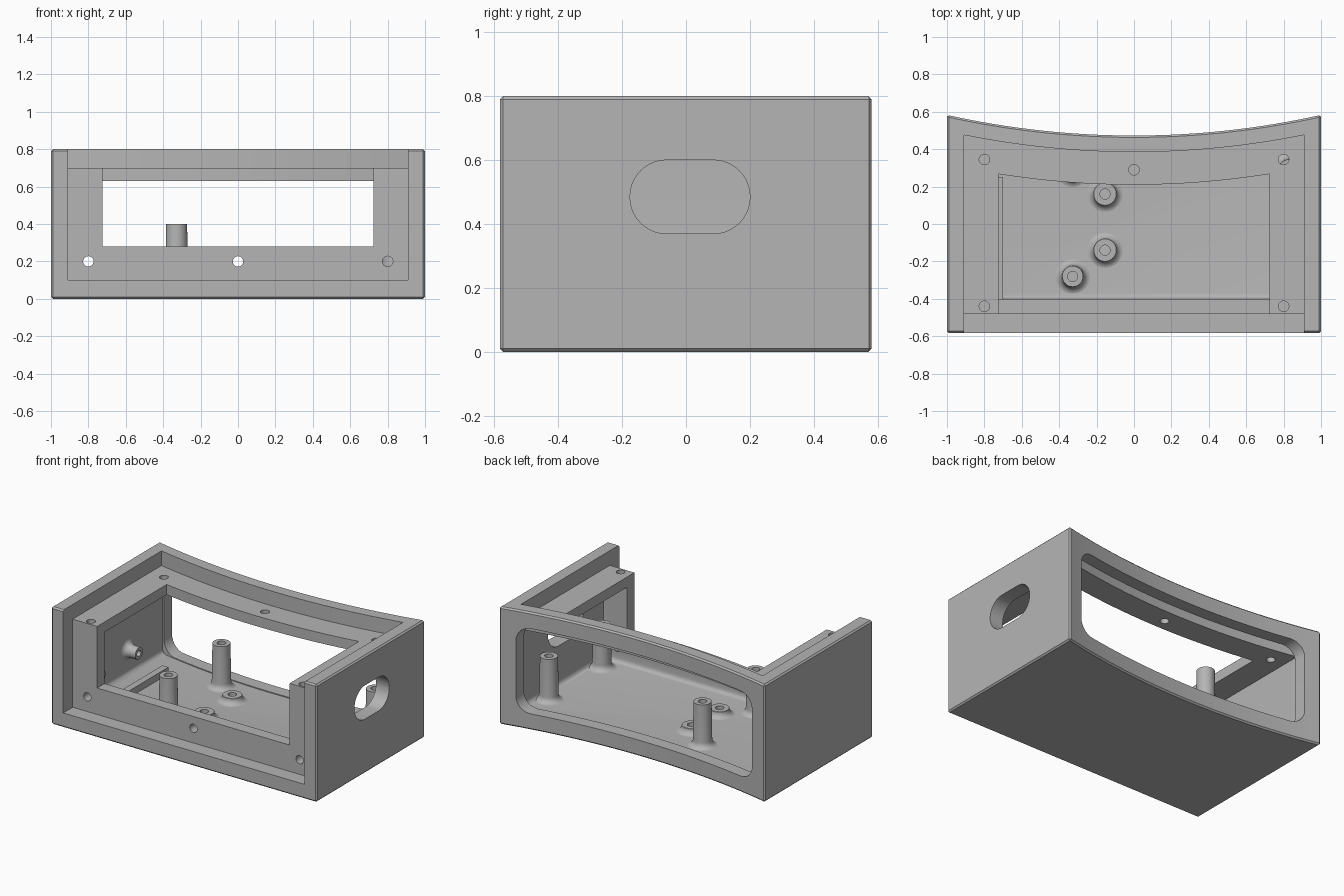
import bpy, bmesh, math
from mathutils import Matrix, Vector

if "Cube" in bpy.data.objects:
    bpy.data.objects.remove(bpy.data.objects["Cube"])

R = 4.6          # radius of the concave back
MID = 0.473      # y of the back surface at x = 0

grey = bpy.data.materials.new("plain grey")
grey.diffuse_color = (0.46, 0.46, 0.46, 1)
grey.use_nodes = True
grey.node_tree.nodes["Principled BSDF"].inputs["Base Color"].default_value = grey.diffuse_color


def sag(x):
    return R - math.sqrt(R * R - x * x)


def finish(name, bm):
    bmesh.ops.recalc_face_normals(bm, faces=bm.faces)
    me = bpy.data.meshes.new(name)
    bm.to_mesh(me)
    bm.free()
    ob = bpy.data.objects.new(name, me)
    bpy.context.collection.objects.link(ob)
    me.materials.append(grey)
    return ob


def extrude(name, pts, vec):
    """Closed outline swept along a vector."""
    bm = bmesh.new()
    face = bm.faces.new([bm.verts.new(p) for p in pts])
    new = bmesh.ops.extrude_face_region(bm, geom=[face])["geom"]
    bmesh.ops.translate(bm, vec=vec, verts=[v for v in new if isinstance(v, bmesh.types.BMVert)])
    return finish(name, bm)


def curved_block(name, hx, y0, mid, z0, z1, n=32):
    """Block with straight front and concave back."""
    pts = [(-hx, y0, z0), (hx, y0, z0)]
    for i in range(n + 1):
        x = hx - 2 * hx * i / n
        pts.append((x, mid + sag(x), z0))
    return extrude(name, pts, Vector((0, 0, z1 - z0)))


def rounded(a0, a1, b0, b1, r, n=10):
    """Rounded rectangle outline in two coordinates."""
    out = []
    for k, (ca, cb) in enumerate([(a1 - r, b1 - r), (a0 + r, b1 - r), (a0 + r, b0 + r), (a1 - r, b0 + r)]):
        for i in range(n + 1):
            t = math.pi / 2 * (k + i / n)
            out.append((ca + r * math.cos(t), cb + r * math.sin(t)))
    return out


def rod(name, centre, r, depth, axis="Z"):
    bm = bmesh.new()
    bmesh.ops.create_cone(bm, cap_ends=True, segments=24, radius1=r, radius2=r, depth=depth)
    if axis == "Y":
        bmesh.ops.rotate(bm, verts=bm.verts, matrix=Matrix.Rotation(math.pi / 2, 3, "X"))
    bmesh.ops.translate(bm, vec=Vector(centre), verts=bm.verts)
    return finish(name, bm)


def apply(ob, mod):
    bpy.context.view_layer.objects.active = ob
    bpy.ops.object.modifier_apply(modifier=mod.name)


def cut(ob, cutter, keep=False):
    m = ob.modifiers.new("cut", "BOOLEAN")
    m.operation, m.solver, m.object = "DIFFERENCE", "EXACT", cutter
    apply(ob, m)
    if not keep:
        bpy.data.objects.remove(cutter)


def smooth(ob):
    bpy.ops.object.select_all(action="DESELECT")
    ob.select_set(True)
    bpy.context.view_layer.objects.active = ob
    bpy.ops.object.shade_smooth_by_angle(angle=math.radians(35))


def boss(name, loc, height, r_top, r_base, flare, hole, along_x=False):
    """Hollow screw post with a flared foot, turned from a profile."""
    prof = [(r_base + flare, 0)]
    for i in range(1, 7):
        t = math.pi / 2 * i / 6
        prof.append((r_base + flare * (1 - math.sin(t)), flare * (1 - math.cos(t))))
    deep = max(0.0, height - 0.12)
    prof += [(r_top, height), (hole, height), (hole, deep), (0, deep)]
    bm = bmesh.new()
    vs = [bm.verts.new((r, 0, z)) for r, z in prof]
    es = [bm.edges.new(p) for p in zip(vs, vs[1:])]
    bmesh.ops.spin(bm, geom=vs + es, cent=(0, 0, 0), axis=(0, 0, 1), angle=2 * math.pi, steps=28)
    bmesh.ops.remove_doubles(bm, verts=bm.verts, dist=1e-5)
    if along_x:
        bmesh.ops.rotate(bm, verts=bm.verts, matrix=Matrix.Rotation(math.pi / 2, 3, "Y"))
    bmesh.ops.translate(bm, vec=Vector(loc), verts=bm.verts)
    smooth(finish(name, bm))


# Outer shell with chamfered edges
shell = curved_block("shell", 1, -0.582, MID, 0, 0.8)
bev = shell.modifiers.new("chamfer", "BEVEL")
bev.width, bev.segments, bev.limit_method, bev.angle_limit = 0.01, 1, "ANGLE", math.radians(40)
apply(shell, bev)

# Hollow that leaves floor, sides and back wall
cut(shell, curved_block("hollow", 0.91, -1, 0.385, 0.1, 1))

# Rounded window through the back wall
window = [(a, 0.25, b) for a, b in rounded(-0.89, 0.89, 0.11, 0.69, 0.1)]
cut(shell, extrude("window", window, Vector((0, 0.6, 0))))

# Inner frame set back from the front and top rims
frame = curved_block("inner_frame", 0.915, -0.48, 0.388, 0.06, 0.7)
cavity = curved_block("cavity", 0.9, -0.4, 0.45, 0.104, 0.63)
bm = bmesh.new()
bm.from_mesh(cavity.data)
low = [e for e in bm.edges if all(v.co.z < 0.11 and v.co.y < 0.6 for v in e.verts)
       and (all(v.co.y < -0.39 for v in e.verts)
            or abs(e.verts[0].co.x - e.verts[1].co.x) < 1e-4)]
bmesh.ops.bevel(bm, geom=low, offset=0.03, segments=4, profile=0.5, affect="EDGES")
bm.to_mesh(cavity.data)
bm.free()
cut(frame, cavity)
cut(frame, curved_block("access", 0.725, -1, 0.21, 0.28, 1))

# Cable slot in the right wall only
slot = extrude("slot", [(0.85, a, b) for a, b in rounded(-0.175, 0.2, 0.37, 0.6, 0.114)], Vector((0.3, 0, 0)))
cut(shell, slot, keep=True)
cut(frame, slot)

# Screw holes in the frame, top and front
for x, y in [(-0.8, 0.345), (0.8, 0.345), (0, 0.29), (-0.8, -0.44), (0.8, -0.44)]:
    z0 = 0.6 if y > 0 else 0.58
    cut(frame, rod("hole", (x, y, (z0 + 0.75) / 2), 0.028, 0.75 - z0))
for x in (-0.8, 0, 0.8):
    cut(frame, rod("hole", (x, -0.44, 0.2), 0.028, 0.16, "Y"))
smooth(shell)
smooth(frame)

# Tall posts in a rectangle, two short posts between
for x in (-0.328, 0.83):
    for y in (-0.28, 0.29):
        boss("tall_post", (x, y, 0.103), 0.297, 0.056, 0.06, 0.04, 0.027)
for y in (-0.14, 0.16):
    boss("short_post", (-0.155, y, 0.103), 0.042, 0.06, 0.062, 0.04, 0.027)

# Horizontal bosses on the left wall
for y in (-0.3, 0.1):
    boss("wall_boss", (-0.901, y, 0.27), 0.085, 0.04, 0.042, 0.04, 0.02, along_x=True)

# Low rib along the floor on the left
extrude("floor_rib", [(-0.745, -0.41, 0.09), (-0.7, -0.41, 0.09), (-0.7, 0.25, 0.09), (-0.745, 0.25, 0.09)],
        Vector((0, 0, 0.06)))
